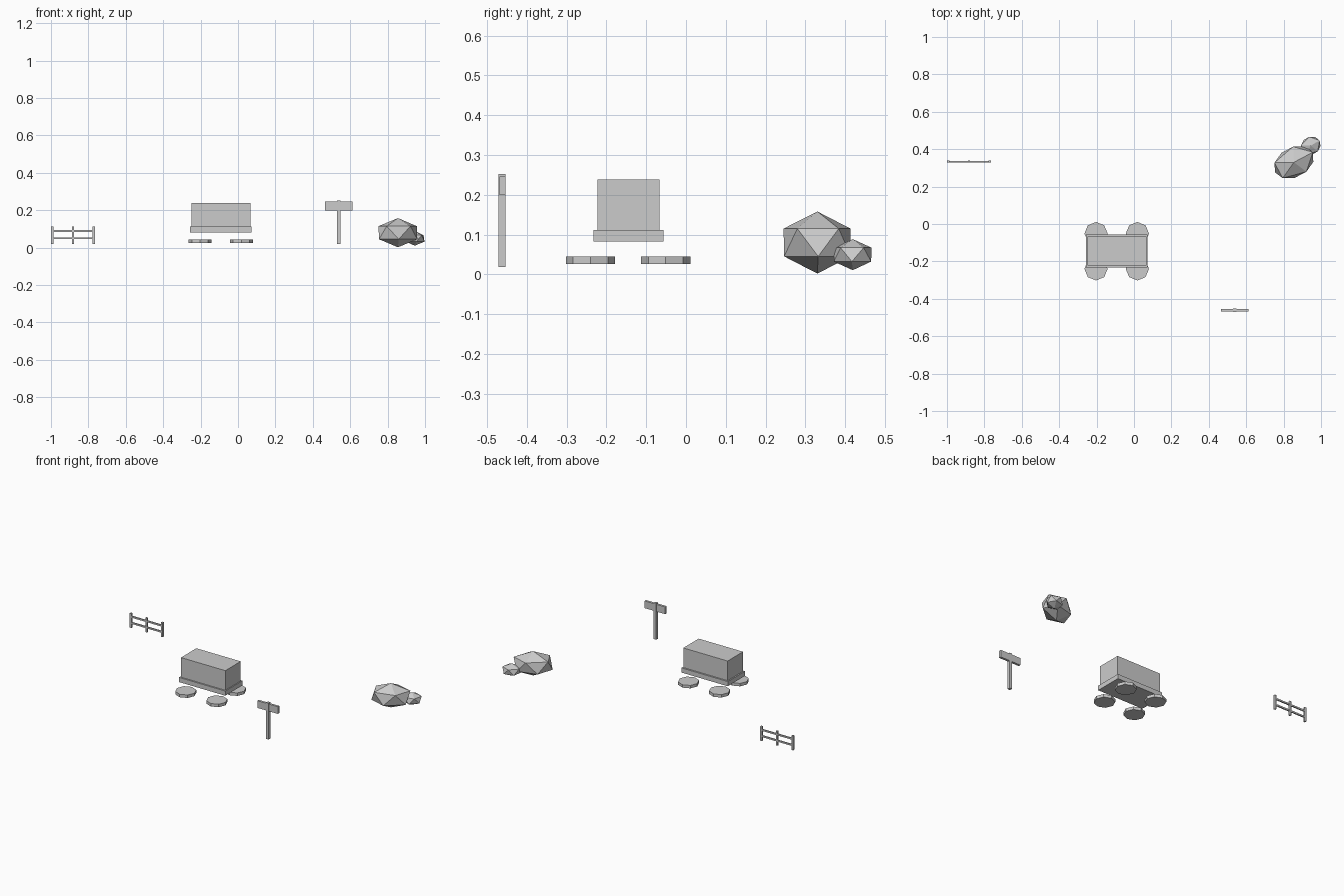
import bpy
from math import radians

if "Cube" in bpy.data.objects:
    bpy.data.objects.remove(bpy.data.objects["Cube"])


def box(name, x, y, z):
    """Box from (min, max) ranges on each axis."""
    r = (x, y, z)
    bpy.ops.mesh.primitive_cube_add(size=1, location=[(a + b) / 2 for a, b in r])
    o = bpy.context.object
    o.name = name
    o.scale = [b - a for a, b in r]
    return o


def rock(name, loc, radii, turn):
    """Low-poly boulder: stretched 20-sided ball."""
    bpy.ops.mesh.primitive_ico_sphere_add(subdivisions=1, radius=1, location=loc)
    o = bpy.context.object
    o.name = name
    o.scale = radii
    o.rotation_euler.z = radians(turn)
    return o


# Wagon: tray, body and four flat-lying wheels
box("wagon_tray", (-0.257, 0.072), (-0.232, -0.057), (0.082, 0.112))
box("wagon_body", (-0.249, 0.066), (-0.223, -0.067), (0.11, 0.238))
for side, y in (("front", -0.24), ("back", -0.051)):
    for end, x in (("left", -0.203), ("right", 0.018)):
        bpy.ops.mesh.primitive_cylinder_add(vertices=8, radius=0.062, depth=0.019,
                                            location=(x, y, 0.035))
        bpy.context.object.name = f"wheel_{side}_{end}"

# Signpost
box("sign_post", (0.529, 0.547), (-0.471, -0.453), (0.019, 0.252))
box("sign_board", (0.466, 0.612), (-0.469, -0.454), (0.2, 0.246))

# Fence: three posts, two rails
for i, x in enumerate((-0.993, -0.882, -0.771)):
    box(f"fence_post_{i + 1}", (x - 0.006, x + 0.006), (0.328, 0.34), (0.02, 0.112))
for i, z in enumerate((0.05, 0.09)):
    box(f"fence_rail_{i + 1}", (-0.993, -0.771), (0.33, 0.338), (z - 0.005, z + 0.005))

# Rocks
rock("big_rock", (0.855, 0.33, 0.08), (0.128, 0.089, 0.078), 28)
rock("small_rock", (0.945, 0.419, 0.0495), (0.061, 0.053, 0.039), 30)
